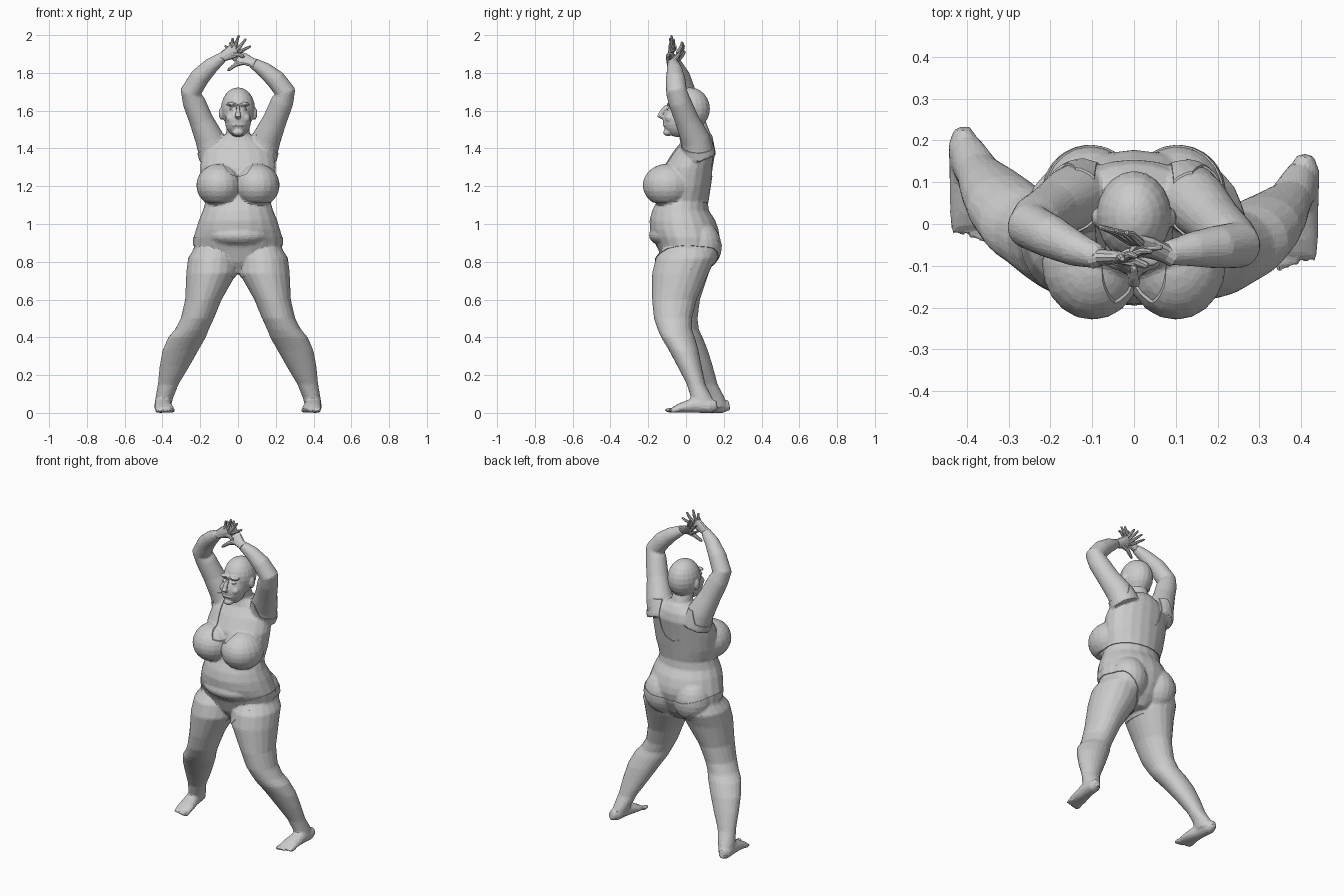
import bpy, bmesh, math
from mathutils import Vector, Matrix

if "Cube" in bpy.data.objects:
    bpy.data.objects.remove(bpy.data.objects["Cube"])

SEG = 20
X, Y = Vector((1, 0, 0)), Vector((0, 1, 0))


def skin(bm, rings, seg=SEG):
    """Closed loft through rings given as (centre, u, v)."""
    loops = []
    for c, u, v in rings:
        loops.append([bm.verts.new(c + u * math.cos(2 * math.pi * i / seg) + v * math.sin(2 * math.pi * i / seg))
                      for i in range(seg)])
    for a, b in zip(loops, loops[1:]):
        for i in range(seg):
            j = (i + 1) % seg
            bm.faces.new((a[i], a[j], b[j], b[i]))
    bm.faces.new(loops[0][::-1])
    bm.faces.new(loops[-1])


def slices(bm, data, dx=1, shift=lambda z: 0):
    """Horizontal slices: z, centre x, half width, front y, back y."""
    skin(bm, [(Vector((cx * dx, (f + b) / 2 + shift(z), z)), X * rx, Y * (b - f) / 2)
              for z, cx, rx, f, b in data])


def tube(bm, pts, radii, seg=SEG):
    """Limb along a path; a radius may be a number or (wide, thin)."""
    pts = [Vector(p) for p in pts]
    rings = []
    for i, p in enumerate(pts):
        t = (pts[min(i + 1, len(pts) - 1)] - pts[max(i - 1, 0)]).normalized()
        u = (X - t * t.x).normalized()
        r = radii[i] if isinstance(radii[i], tuple) else (radii[i], radii[i])
        rings.append((p, u * r[0], t.cross(u) * r[1]))
    skin(bm, rings, seg)


def ball(bm, c, r):
    m = Matrix.Translation(c) @ Matrix.Diagonal((*r, 1))
    bmesh.ops.create_uvsphere(bm, u_segments=20, v_segments=12, radius=1, matrix=m)


def to_object(bm, name):
    bmesh.ops.recalc_face_normals(bm, faces=bm.faces)
    me = bpy.data.meshes.new(name)
    bm.to_mesh(me)
    bm.free()
    ob = bpy.data.objects.new(name, me)
    bpy.context.collection.objects.link(ob)
    return ob


def bake(ob):
    dg = bpy.context.evaluated_depsgraph_get()
    me = bpy.data.meshes.new_from_object(ob.evaluated_get(dg))
    ob.modifiers.clear()
    ob.data = me


def sculpt(bm, name, voxel, smooth, ratio):
    """Fuse overlapping volumes, relax them, reduce to facets."""
    ob = to_object(bm, name)
    m = ob.modifiers.new("fuse", 'REMESH')
    m.mode, m.voxel_size = 'VOXEL', voxel
    m = ob.modifiers.new("relax", 'SMOOTH')
    m.factor, m.iterations = 0.5, smooth
    m = ob.modifiers.new("reduce", 'DECIMATE')
    m.ratio = ratio
    bake(ob)
    return ob


# ---- body: torso
bm = bmesh.new()
slices(bm, [(.74, 0, .06, -.08, .08), (.80, 0, .17, -.12, .13), (.87, 0, .235, -.145, .165),
            (.93, 0, .235, -.175, .178), (.97, 0, .223, -.19, .173), (1.02, 0, .208, -.193, .155),
            (1.07, 0, .187, -.18, .122), (1.12, 0, .172, -.155, .115), (1.2, 0, .188, -.13, .127),
            (1.3, 0, .197, -.12, .142), (1.38, 0, .185, -.07, .155), (1.43, 0, .14, -.03, .145),
            (1.47, 0, .08, -.02, .12)])
ball(bm, (0, -.06, .94), (.18, .137, .07))
tube(bm, [(0, .06, 1.38), (0, .045, 1.46), (0, .02, 1.54)], [.08, .064, .058])

# arms raised overhead, elbows out
arms = {-1: [(-.12, .07, 1.36), (-.15, .06, 1.45), (-.195, .035, 1.55), (-.235, .01, 1.65),
             (-.25, -.005, 1.70), (-.2, -.03, 1.78), (-.14, -.06, 1.84), (-.08, -.08, 1.885)],
        1: [(.12, .07, 1.36), (.15, .05, 1.45), (.195, .005, 1.55), (.235, -.035, 1.65),
            (.25, -.05, 1.70), (.2, -.055, 1.765), (.14, -.06, 1.815), (.075, -.07, 1.855)]}

for s in (-1, 1):
    ball(bm, (s * .1, -.095, 1.205), (.116, .13, .11))      # bust
    ball(bm, (s * .105, .075, .885), (.112, .112, .13))     # buttock
    tube(bm, arms[s], [.085, .077, .064, .06, .056, .052, .042, .028])

    def shift(z):
        return .065 * min(1, max(0, (.75 - z) / .55)) if s < 0 else 0
    # leg
    slices(bm, [(.92, .12, .08, -.08, .13), (.82, .135, .13, -.16, .155), (.74, .14, .134, -.18, .12),
                (.6, .183, .097, -.18, .057), (.5, .215, .088, -.17, .032), (.44, .245, .09, -.15, .032),
                (.4, .27, .1, -.132, .047), (.33, .305, .095, -.09, .067), (.25, .335, .08, -.047, .082),
                (.15, .37, .055, .005, .103), (.08, .39, .047, .025, .14), (.03, .4, .044, .03, .155)], s, shift)
    # foot and toes
    d = shift(0)
    tube(bm, [(s * .41, .165 + d, .04), (s * .408, .13 + d, .035), (s * .4, .05 + d, .042),
              (s * .39, -.03 + d, .026), (s * .387, -.072 + d, .015)],
         [(.02, .025), (.036, .036), (.042, .042), (.051, .026), (.052, .014)])
    for i in range(5):
        r = .014 if i == 0 else .01
        ball(bm, (s * (.348 + .0205 * i), -.085 + .006 * i + d, r), (r, .03, r))
body = sculpt(bm, "body", .008, 4, .14)

# ---- head
bm = bmesh.new()
ball(bm, (0, .02, 1.61), (.09, .107, .113))
ball(bm, (0, -.045, 1.55), (.07, .078, .09))
ball(bm, (0, -.095, 1.485), (.03, .026, .02))                                     # chin
tube(bm, [(0, .05, 1.44), (0, .02, 1.55)], [.06, .056])                            # neck stub
tube(bm, [(0, -.1, 1.63), (0, -.125, 1.6), (0, -.14, 1.573), (0, -.11, 1.56)],
     [.008, .011, .016, .012])                                                     # nose
tube(bm, [(-.028, -.112, 1.522), (0, -.126, 1.524), (.028, -.112, 1.522)], [.006, .011, .006])
for s in (-1, 1):
    ball(bm, (s * .034, -.082, 1.635), (.03, .02, .01))     # brow
    ball(bm, (s * .04, -.085, 1.56), (.025, .025, .024))    # cheek
    ball(bm, (s * .032, -.085, 1.608), (.015, .018, .009))  # eyelid
    ball(bm, (s * .089, .015, 1.585), (.013, .022, .033))   # ear
sculpt(bm, "head", .005, 3, .22)


# ---- hands: palm, knuckled fingers, thumb
def hand(name, wrist, palm, roots, tips, thumb):
    bm = bmesh.new()
    w, p = Vector(wrist), Vector(palm)
    tube(bm, [w - (p - w) * .4, w, p, p + (p - w) * .55],
         [.027, (.026, .02), (.037, .015), (.035, .011)], 12)
    a, b = Vector(roots[0]), Vector(roots[1])
    for i, t in enumerate(tips):
        r, t = a.lerp(b, i / 3), Vector(t)
        tube(bm, [r.lerp(p, .3), r, r.lerp(t, .5) + Vector((0, .005, 0)), r.lerp(t, .95), t],
             [.01, .01, .0085, .006, .003], 8)
    t = Vector(thumb)
    tube(bm, [w.lerp(p, .4), p.lerp(t, .5), p.lerp(t, .9), t], [.014, .012, .009, .004], 8)
    to_object(bm, name)


hand("hand_of_left_side_arm", (-.08, -.08, 1.885), (-.035, -.08, 1.91), ((-.035, -.083, 1.94), (.015, -.07, 1.915)),
     [(-.027, -.085, 1.985), (.005, -.077, 2.0), (.042, -.065, 1.98), (.068, -.055, 1.942)], (.035, -.1, 1.885))
hand("hand_of_right_side_arm", (.075, -.07, 1.855), (.03, -.055, 1.875), ((-.015, -.04, 1.87), (.01, -.04, 1.915)),
     [(-.085, -.005, 1.915), (-.07, -.01, 1.945), (-.045, -.015, 1.96), (-.02, -.02, 1.965)], (-.055, -.085, 1.812))


# ---- clothing: puffed copy of the body trimmed to a front-view outline
def garment(name, outline, puff=.005):
    bm = bmesh.new()
    ends = [bm.verts.new((x, -.4, z)) for x, z in outline + [(-x, z) for x, z in outline[::-1] if x]]
    f = bm.faces.new(ends)
    new = bmesh.ops.extrude_face_region(bm, geom=[f])["geom"]
    bmesh.ops.translate(bm, vec=(0, .8, 0), verts=[v for v in new if isinstance(v, bmesh.types.BMVert)])
    cutter = to_object(bm, name + "_cutter")
    cutter.hide_render = True
    bm = bmesh.new()
    bm.from_mesh(body.data)
    bm.normal_update()
    moves = [(v, v.co + v.normal * puff) for v in bm.verts]
    for v, co in moves:
        v.co = co
    ob = to_object(bm, name)
    m = ob.modifiers.new("trim", 'BOOLEAN')
    m.operation, m.solver, m.object = 'INTERSECT', 'EXACT', cutter
    bake(ob)
    bpy.data.objects.remove(cutter)


garment("sports_top", [(0, 1.25), (.045, 1.265), (.075, 1.31), (.09, 1.4), (.095, 1.475), (.14, 1.475),
                       (.165, 1.4), (.3, 1.33), (.3, 1.115), (0, 1.115)])
garment("briefs", [(0, .885), (.12, .9), (.3, .95), (.3, .91), (.19, .87), (.1, .79), (.035, .72), (0, .71)], .004)
